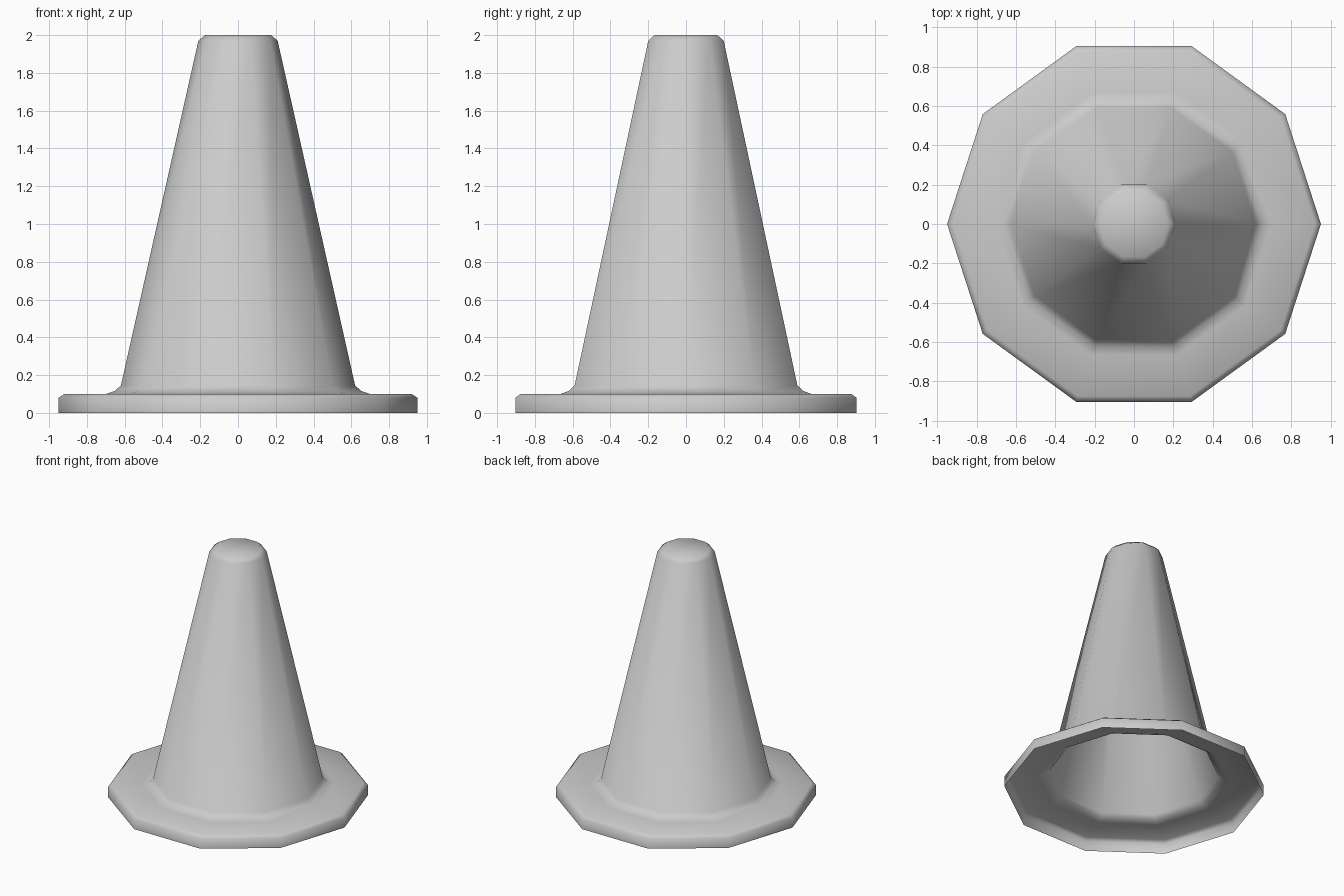
import bpy
import bmesh
from math import cos, sin, tau

cube = bpy.data.objects.get("Cube")
if cube:
    bpy.data.objects.remove(cube, do_unlink=True)

SIDES = 10
# Radius and height, from the open lower rim up to the flat tip
PROFILE = [(0.95, 0), (0.95, 0.08), (0.92, 0.1), (0.7, 0.1),
           (0.655, 0.115), (0.62, 0.145), (0.21, 1.97), (0.175, 2)]


def plain_material(name, colour):
    mat = bpy.data.materials.new(name)
    mat.use_nodes = True
    mat.diffuse_color = colour
    mat.node_tree.nodes["Principled BSDF"].inputs["Base Color"].default_value = colour
    return mat


def ring(bm, radius, height):
    return [bm.verts.new((radius * cos(tau * i / SIDES),
                          radius * sin(tau * i / SIDES), height))
            for i in range(SIDES)]


# Hollow one-piece shell: rim, flange, fillet, cone wall and tip
bm = bmesh.new()
rings = [ring(bm, r, z) for r, z in PROFILE]
for low, high in zip(rings, rings[1:]):
    for i in range(SIDES):
        j = (i + 1) % SIDES
        bm.faces.new((low[i], low[j], high[j], high[i]))
bm.faces.new(rings[-1])
for face in bm.faces:
    face.smooth = True

mesh = bpy.data.meshes.new("traffic_cone")
bm.to_mesh(mesh)
bm.free()
mesh.materials.append(plain_material("light grey", (0.6, 0.6, 0.6, 1)))
cone = bpy.data.objects.new("traffic_cone", mesh)
bpy.context.collection.objects.link(cone)
